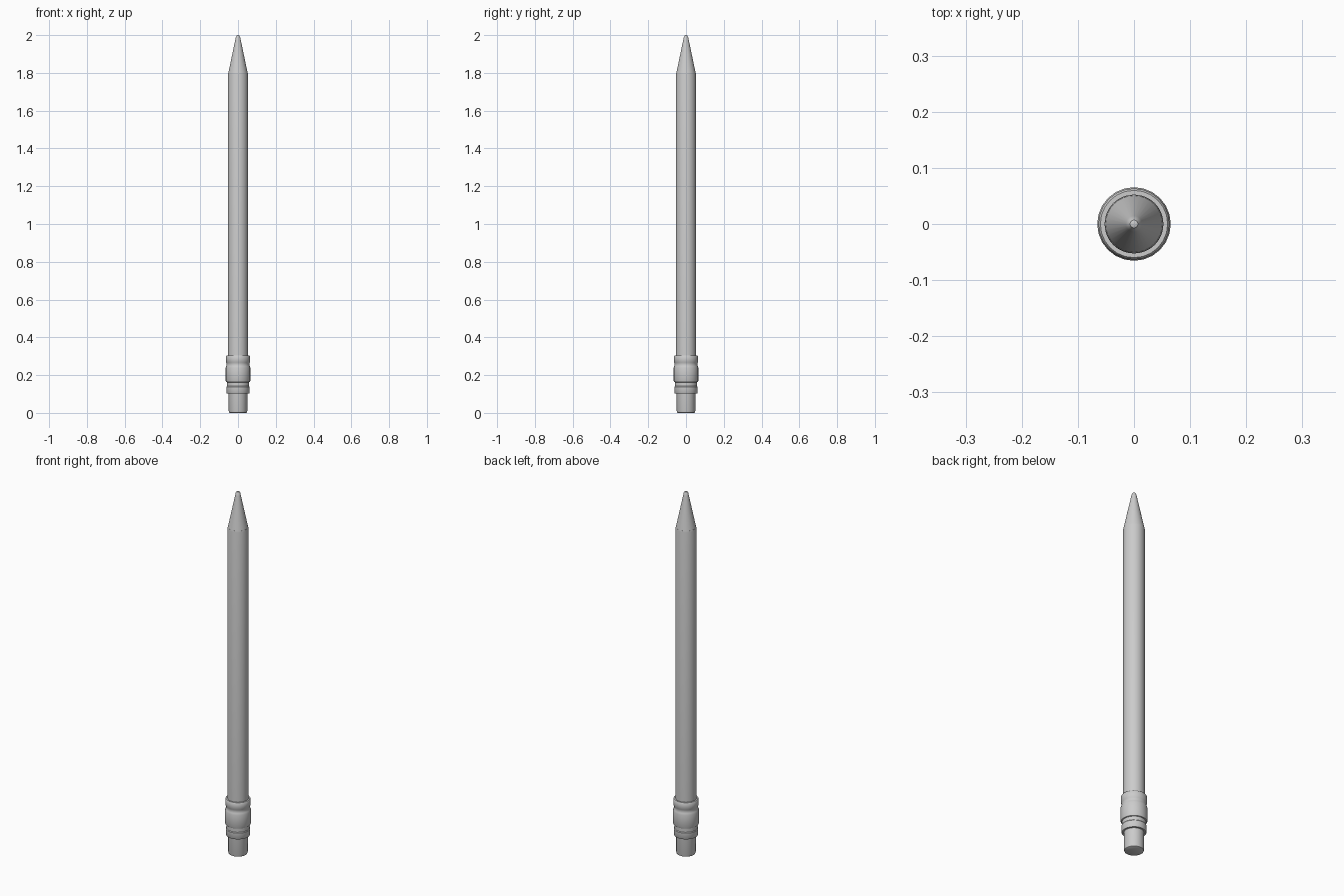
import bpy, bmesh, math

if "Cube" in bpy.data.objects:
    bpy.data.objects.remove(bpy.data.objects["Cube"])


def lathe(name, profile, sides, angle=35):
    """Revolve (radius, z) points around z; radius 0 ends become poles."""
    bm = bmesh.new()
    verts = [bm.verts.new((r, 0, z)) for r, z in profile]
    edges = [bm.edges.new(pair) for pair in zip(verts, verts[1:])]
    bmesh.ops.spin(bm, geom=verts + edges, cent=(0, 0, 0), axis=(0, 0, 1),
                   angle=math.tau, steps=sides, use_duplicate=False)
    bmesh.ops.remove_doubles(bm, verts=bm.verts, dist=0.00005)
    bmesh.ops.recalc_face_normals(bm, faces=bm.faces)
    mesh = bpy.data.meshes.new(name)
    bm.to_mesh(mesh)
    bm.free()
    obj = bpy.data.objects.new(name, mesh)
    bpy.context.collection.objects.link(obj)
    bpy.ops.object.select_all(action='DESELECT')
    obj.select_set(True)
    bpy.context.view_layer.objects.active = obj
    bpy.ops.object.shade_smooth_by_angle(angle=math.radians(angle))
    return obj


# Round shaft, running down into the metal collar
lathe("shaft", [(0, 0.2), (0.0525, 0.2), (0.0525, 1.795), (0.051, 1.802), (0, 1.802)], 32)

# Sharpened cone with a small rounded point
lathe("sharpened_tip", [(0, 1.80), (0.051, 1.80), (0.0145, 1.975), (0.0115, 1.989),
                        (0.007, 1.997), (0, 2.0)], 32)

# Grooved collar: upper band, wide middle band, lower stepped band
lathe("collar", [(0.050, 0.305), (0.060, 0.305), (0.0635, 0.300), (0.0635, 0.270),
                 (0.0605, 0.265), (0.0605, 0.252), (0.0625, 0.247), (0.0655, 0.238),
                 (0.0655, 0.170), (0.063, 0.164), (0.0585, 0.162), (0.0585, 0.142),
                 (0.0615, 0.138), (0.0615, 0.107), (0.059, 0.103), (0.047, 0.103)], 24)

# Eraser with a softened lower edge
lathe("eraser", [(0, 0), (0.043, 0), (0.047, 0.0025), (0.049, 0.009),
                 (0.049, 0.2), (0, 0.2)], 32)
